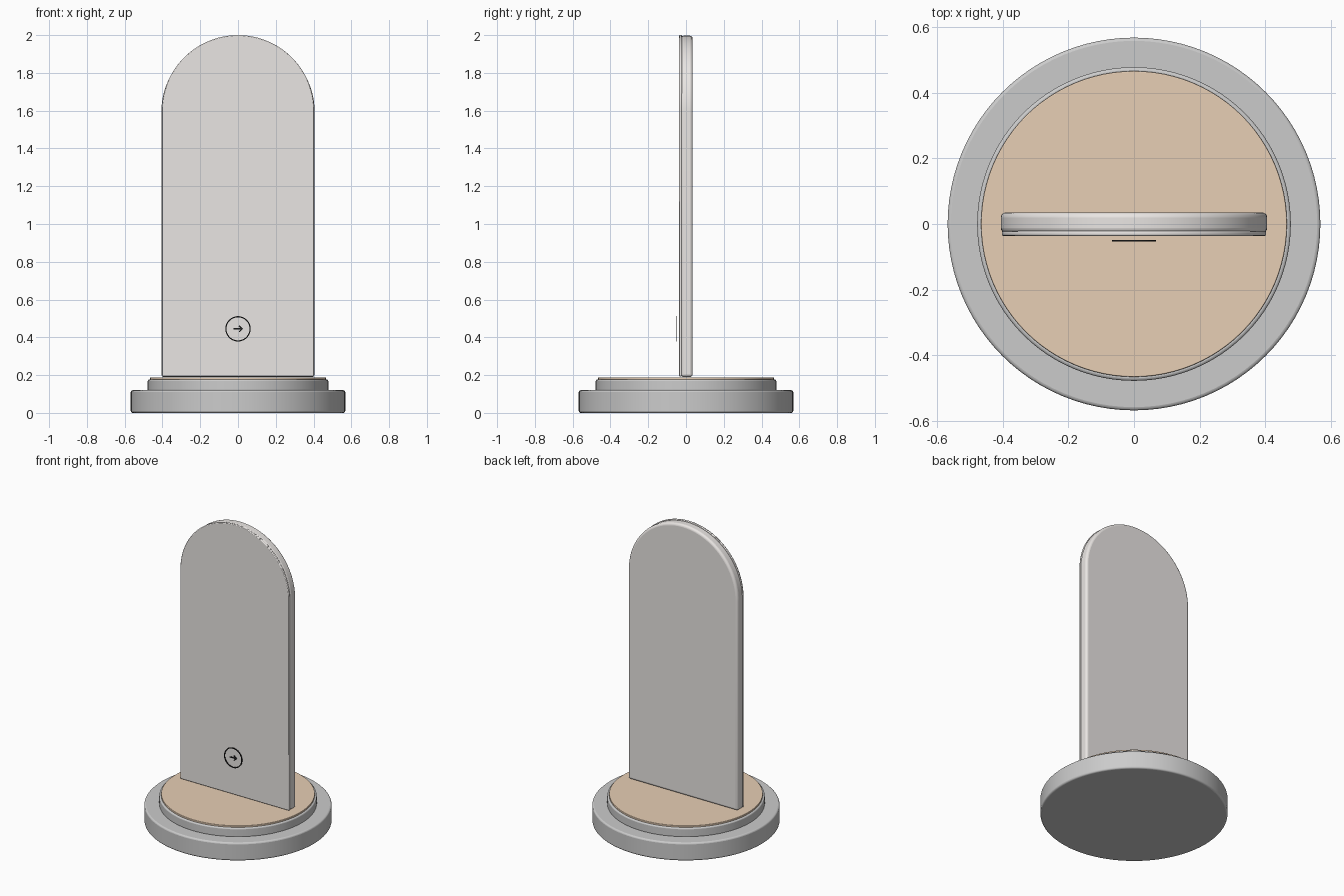
import bpy, bmesh, math

if "Cube" in bpy.data.objects:
    bpy.data.objects.remove(bpy.data.objects["Cube"])


def material(name, rgb):
    m = bpy.data.materials.new(name)
    m.diffuse_color = (*rgb, 1)
    m.use_nodes = True
    m.node_tree.nodes["Principled BSDF"].inputs["Base Color"].default_value = m.diffuse_color
    return m


def finish(name, bm, mat=None, angle=35):
    bmesh.ops.recalc_face_normals(bm, faces=bm.faces)
    me = bpy.data.meshes.new(name)
    bm.to_mesh(me)
    bm.free()
    ob = bpy.data.objects.new(name, me)
    bpy.context.collection.objects.link(ob)
    if mat:
        me.materials.append(mat)
    bpy.ops.object.select_all(action='DESELECT')
    ob.select_set(True)
    bpy.context.view_layer.objects.active = ob
    bpy.ops.object.shade_smooth_by_angle(angle=math.radians(angle))
    return ob


def bevel(ob, width, segments=3):
    b = ob.modifiers.new("edge_round", 'BEVEL')
    b.width, b.segments = width, segments
    b.limit_method, b.angle_limit = 'ANGLE', math.radians(40)


def disc(name, radius, z0, z1, round_width, mat=None):
    bm = bmesh.new()
    bmesh.ops.create_cone(bm, cap_ends=True, segments=96, radius1=radius,
                          radius2=radius, depth=z1 - z0)
    bmesh.ops.translate(bm, verts=bm.verts, vec=(0, 0, (z0 + z1) / 2))
    bevel(finish(name, bm, mat), round_width)


def extrude_xz(bm, outline, y0, y1):
    face = bm.faces.new([bm.verts.new((x, y0, z)) for x, z in outline])
    ext = bmesh.ops.extrude_face_region(bm, geom=[face])
    moved = [v for v in ext['geom'] if isinstance(v, bmesh.types.BMVert)]
    bmesh.ops.translate(bm, verts=moved, vec=(0, y1 - y0, 0))


def arch(half, bottom, top, n=64):
    c = top - half
    return [(-half, bottom), (half, bottom)] + [
        (half * math.cos(math.pi * i / n), c + half * math.sin(math.pi * i / n))
        for i in range(n + 1)]


tan = material("tan", (0.80, 0.62, 0.46))
shell = material("warm_white", (0.82, 0.79, 0.77))
black = material("black", (0.02, 0.02, 0.02))

# Round stepped base
disc("base", 0.568, 0, 0.12, 0.01)
disc("base_step", 0.478, 0.115, 0.177, 0.008)
disc("base_top_pad", 0.466, 0.172, 0.188, 0.003, tan)

# Upright arched panel: rounded rear shell and thin front plate
bm = bmesh.new()
extrude_xz(bm, arch(0.406, 0.19, 1.997), -0.027, 0.035)
bevel(finish("panel_shell", bm, shell), 0.015, 4)
bm = bmesh.new()
extrude_xz(bm, arch(0.403, 0.192, 2.0), -0.036, -0.022)
bevel(finish("panel_front", bm, shell), 0.004, 2)

# Badge ring floating in front of the panel
Z, Y0, Y1, N = 0.445, -0.053, -0.049, 64
bm = bmesh.new()
loops = []
for r, y in ((0.067, Y0), (0.067, Y1), (0.061, Y1), (0.061, Y0)):
    loops.append([bm.verts.new((r * math.cos(2 * math.pi * i / N), y,
                                Z + r * math.sin(2 * math.pi * i / N)))
                  for i in range(N)])
for k in range(4):
    a, b = loops[k], loops[(k + 1) % 4]
    for i in range(N):
        j = (i + 1) % N
        bm.faces.new((a[i], a[j], b[j], b[i]))
finish("badge_ring", bm, black)

# Badge arrow: shaft and chevron head in one outline
half = [(0.027, 0), (0.008, 0.019), (0.003, 0.014), (0.0135, 0.0035), (-0.025, 0.0035)]
outline = [(x, Z + z) for x, z in half] + [(x, Z - z) for x, z in reversed(half[1:])]
bm = bmesh.new()
extrude_xz(bm, outline, Y0, Y1)
finish("badge_arrow", bm, black)
